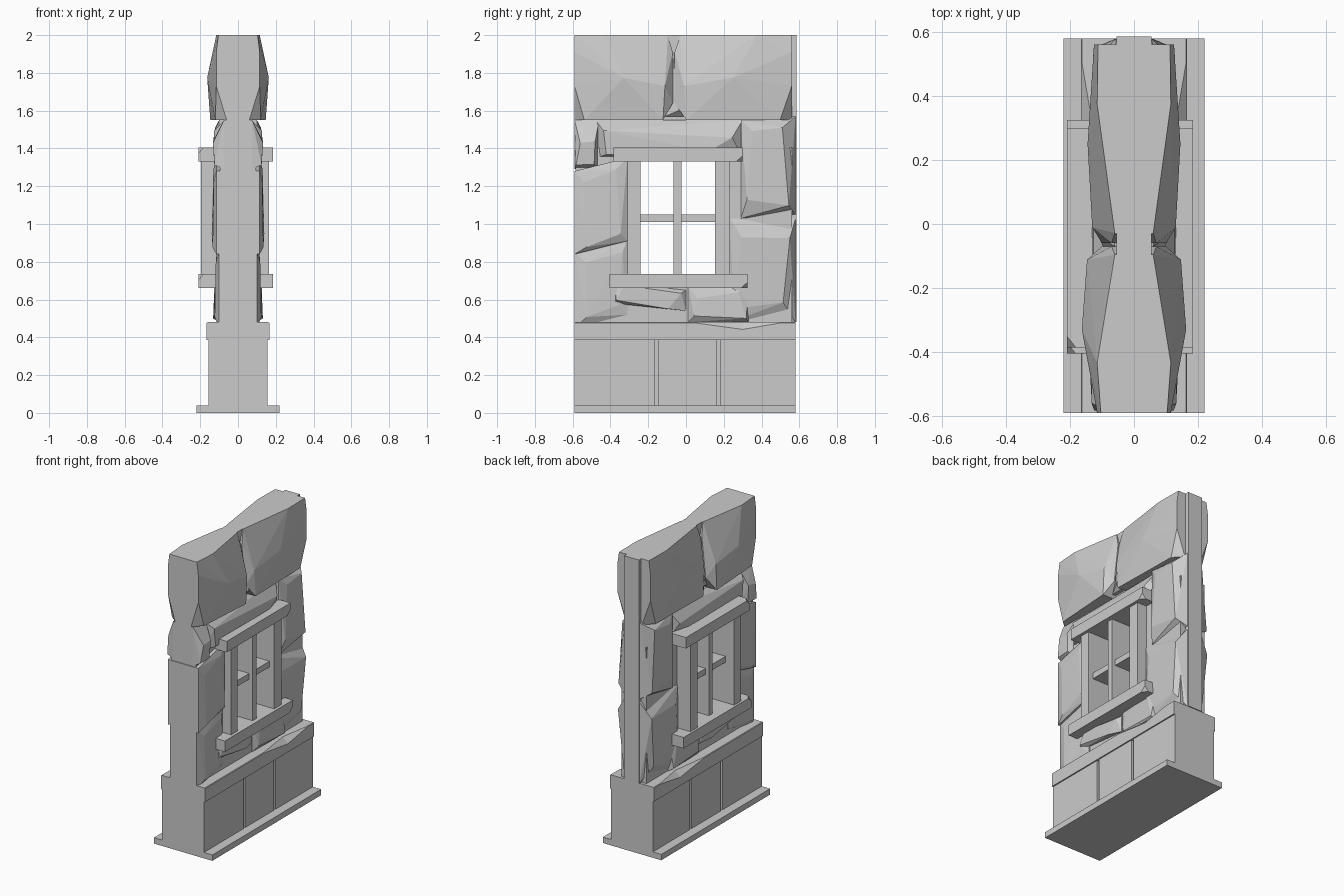
import bpy, bmesh, random
from mathutils import Vector

if "Cube" in bpy.data.objects:
    bpy.data.objects.remove(bpy.data.objects["Cube"], do_unlink=True)

random.seed(4)

# One plain stone colour
stone_mat = bpy.data.materials.new("grey_stone")
stone_mat.use_nodes = True
GREY = (0.6, 0.6, 0.6, 1)
stone_mat.diffuse_color = GREY
stone_mat.node_tree.nodes["Principled BSDF"].inputs["Base Color"].default_value = GREY

# Main lines of the wall: lengths along y, heights along z
FRONT, BACK = -0.59, 0.58
PLINTH_TOP, BASE_TOP, LEDGE_TOP, WALL_TOP = 0.04, 0.385, 0.48, 2
SILL_BOTTOM, SILL_TOP, LINTEL_BOTTOM, LINTEL_TOP = 0.66, 0.735, 1.33, 1.405
BOULDER_BOTTOM = 1.55
JAMB_FRONT, OPEN_FRONT, OPEN_BACK, JAMB_BACK = -0.31, -0.24, 0.153, 0.232
CORE, THIN_CORE = 0.095, 0.055


def finish(name, bm):
    bmesh.ops.recalc_face_normals(bm, faces=bm.faces)
    mesh = bpy.data.meshes.new(name)
    bm.to_mesh(mesh)
    bm.free()
    mesh.materials.append(stone_mat)
    obj = bpy.data.objects.new(name, mesh)
    bpy.context.scene.collection.objects.link(obj)
    return obj


def box_mesh(left, right, front, back, bottom, top):
    bm = bmesh.new()
    bmesh.ops.create_cube(bm, size=1)
    low, high = Vector((left, front, bottom)), Vector((right, back, top))
    for v in bm.verts:
        v.co = (low + high) / 2 + v.co * (high - low)
    return bm


def block(name, half, front, back, bottom, top):
    """Plain block centred on the thickness of the wall."""
    return finish(name, box_mesh(-half, half, front, back, bottom, top))


def chipped_bar(name, front, back, bottom, top):
    """Window bar with two opposite corners knocked off."""
    left, right = -0.21, 0.185
    bm = box_mesh(left, right, front, back, bottom, top)
    slope = Vector((1, 0.8, -0.9))
    inward = Vector((0, 0.035, 0))
    for corner, normal in (((right, back, bottom), slope), ((left, front, top), -slope)):
        point = Vector(corner) - inward * normal.x
        geom = bm.verts[:] + bm.edges[:] + bm.faces[:]
        bmesh.ops.bisect_plane(bm, geom=geom, plane_co=point, plane_no=normal,
                               clear_outer=True)
        bmesh.ops.holes_fill(bm, edges=[e for e in bm.edges if e.is_boundary])
    return finish(name, bm)


def hull(name, points):
    """Faceted stone through the wall: hull of (y, z, half thickness) points."""
    bm = bmesh.new()
    for y, z, half in points:
        for side in (-half, half):
            bm.verts.new((side, y, z))
    result = bmesh.ops.convex_hull(bm, input=bm.verts)
    loose = [g for g in result["geom_interior"] if isinstance(g, bmesh.types.BMVert)]
    bmesh.ops.delete(bm, geom=loose, context="VERTS")
    return finish(name, bm)


def stone(name, front, back, bottom, top, rim=0.1, bulge=0.135, tilt=0, shoulder=0.15):
    """Rough stone: thin at the outline, swelling to uneven inner corners.
    Tilt raises its back end; shoulder is the share of height its top slopes over."""
    points = []
    for y, inward, lift in ((front, 1, 0), (back, -1, tilt)):
        for z, share in ((bottom, 0.15), (top, -shoulder)):
            edge = THIN_CORE if y == BACK else rim
            inset_y = inward * random.uniform(0.02, 0.25) * (back - front)
            inset_z = share * random.uniform(0.5, 1.3) * (top - bottom)
            points.append((y, z + lift, edge))
            points.append((y + inset_y, z + lift + inset_z, bulge * random.uniform(0.9, 1)))
    return hull(name, points)


def boulder(name, end, notch, end_half, girth):
    """Overhanging top stone, narrowing from its end towards the central notch."""
    # Shares of the length, shares of the height, half thickness
    rule = [
        (0, 0, 0.06), (0, 0.4, end_half), (0, 0.8, end_half), (0, 1, end_half * 0.9),
        (0.3, 1, 0.115), (0.95, 1, 0.06), (0.1, 0, 0.12), (0.9, 0, 0.9 * girth),
        (0.5, 0.5, girth), (0.92, 0.4, 0.9 * girth), (1, 0.2, 0.1), (1, 0.8, 0.07)]
    height = WALL_TOP - BOULDER_BOTTOM
    return hull(name, [(end + t * (notch - end), BOULDER_BOTTOM + u * height, half)
                       for t, u, half in rule])


# Plinth and base with three panels parted by narrow joints
block("plinth", 0.22, FRONT, BACK, 0, PLINTH_TOP)
block("base_core", 0.14, FRONT + 0.01, BACK - 0.01, PLINTH_TOP, BASE_TOP)
joints = [FRONT, -0.157, 0.172, BACK]
gap = 0.009
for start, end in zip(joints, joints[1:]):
    start = start if start == FRONT else start + gap
    end = end if end == BACK else end - gap
    block("base_panel", 0.157, start, end, PLINTH_TOP, BASE_TOP)

# Ledge lofted along the wall, its upper edge worn away in one place
bm = bmesh.new()
rings = []
half, fresh, worn = 0.166, 0.004, 0.038
for y, wear in ((FRONT, fresh), (0.05, fresh), (0.3, worn), (0.5, fresh), (BACK, fresh)):
    section = [(half, BASE_TOP), (half, LEDGE_TOP - wear), (half - wear, LEDGE_TOP)]
    section += [(-x, z) for x, z in reversed(section)]
    rings.append([bm.verts.new((x, y, z)) for x, z in section])
for a, b in zip(rings, rings[1:]):
    for i in range(len(a)):
        bm.faces.new((a[i - 1], a[i], b[i], b[i - 1]))
bm.faces.new(rings[0])
bm.faces.new(rings[-1])
finish("ledge", bm)

# Wall core around the window opening
inner_front, inner_back = FRONT + 0.004, BACK - 0.02
block("core_below_window", CORE, inner_front, inner_back, LEDGE_TOP, SILL_TOP - 0.03)
block("core_front_side", CORE, inner_front, OPEN_FRONT - 0.02, LEDGE_TOP, LINTEL_TOP)
block("core_back_side", CORE, OPEN_BACK + 0.02, inner_back, LEDGE_TOP, LINTEL_TOP)
block("core_above_window", THIN_CORE, inner_front, inner_back, LINTEL_BOTTOM + 0.03, WALL_TOP)
block("back_end_strip", THIN_CORE, BACK - 0.1, BACK + 0.006, LEDGE_TOP, WALL_TOP)

# Top boulders and the small wedge in the notch between them
boulder("top_front_boulder", FRONT, -0.07, 0.115, 0.163)
boulder("top_back_boulder", BACK - 0.02, -0.06, 0.125, 0.145)
hull("notch_wedge", [(-0.11, 1.57, 0.08), (0.05, 1.57, 0.08), (-0.04, 1.6, 0.11),
                     (-0.07, 1.9, 0.06)])

# Stones over the window
stone("stone_over_window", -0.48, 0.3, LINTEL_BOTTOM + 0.02, BOULDER_BOTTOM,
      rim=0.07, shoulder=0.5)
stone("small_front_stone", FRONT, -0.46, LINTEL_BOTTOM - 0.04, BOULDER_BOTTOM,
      rim=0.075, shoulder=0.4)

# Stones on the front side of the window
stone("front_middle_stone", FRONT, JAMB_FRONT, 0.84, LINTEL_BOTTOM - 0.05,
      rim=0.115, bulge=0.14, tilt=0.07)
stone("front_lower_stone", FRONT, JAMB_FRONT, LEDGE_TOP - 0.03, 0.85, bulge=0.125, tilt=0.07)

# Stones under the window
stone("under_sill_front_stone", -0.38, 0, 0.58, SILL_BOTTOM + 0.03, tilt=-0.04)
stone("under_sill_back_stone", 0.01, 0.33, LEDGE_TOP, SILL_BOTTOM + 0.02, shoulder=0.3)

# Stones on the back side of the window
stone("back_lower_stone", JAMB_BACK, BACK, LEDGE_TOP, 1.03, bulge=0.13)
stone("back_upper_stone", 0.29, BACK, 1.03, BOULDER_BOTTOM, tilt=0.02)

# Window frame
chipped_bar("lintel", -0.385, 0.3, LINTEL_BOTTOM, LINTEL_TOP)
chipped_bar("sill", -0.405, 0.325, SILL_BOTTOM, SILL_TOP)
for name, front, back in (("front_jamb", JAMB_FRONT, OPEN_FRONT),
                          ("back_jamb", OPEN_BACK, JAMB_BACK)):
    finish(name, box_mesh(-0.195, 0.165, front, back, SILL_TOP, LINTEL_BOTTOM))
block("window_mullion", 0.155, -0.065, -0.025, SILL_TOP, LINTEL_BOTTOM)
block("window_crossbar", 0.13, OPEN_FRONT, OPEN_BACK, 1.01, 1.05)
